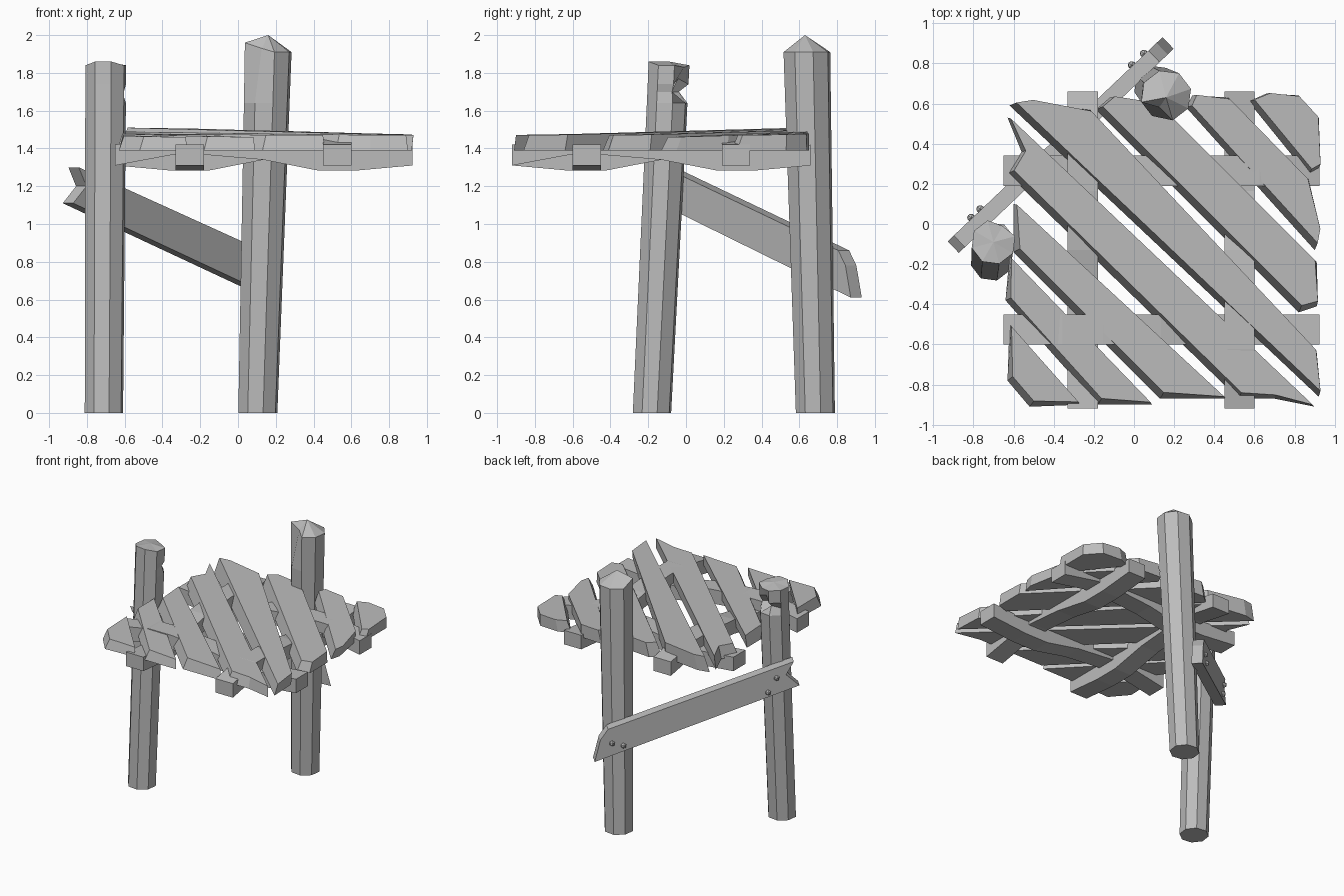
import bpy, bmesh
from math import radians, cos, sin
from mathutils import Vector

cube = bpy.data.objects.get("Cube")
if cube:
    bpy.data.objects.remove(cube, do_unlink=True)

# One weathered grey for everything
COLOUR = (0.5, 0.5, 0.5, 1)
grey = bpy.data.materials.new("weathered grey")
grey.use_nodes = True
grey.diffuse_color = COLOUR
grey.node_tree.nodes["Principled BSDF"].inputs["Base Color"].default_value = COLOUR


def finish(bm, name):
    bmesh.ops.recalc_face_normals(bm, faces=bm.faces)
    mesh = bpy.data.meshes.new(name)
    bm.to_mesh(mesh)
    bm.free()
    mesh.materials.append(grey)
    obj = bpy.data.objects.new(name, mesh)
    bpy.context.collection.objects.link(obj)
    return obj


def loft(bm, rings):
    """Skin closed rings of equal length; return the rings as vertices."""
    rows = [[bm.verts.new(p) for p in ring] for ring in rings]
    n = len(rows[0])
    for low, high in zip(rows, rows[1:]):
        for i in range(n):
            j = (i + 1) % n
            bm.faces.new((low[i], low[j], high[j], high[i]))
    return rows


def post(name, foot, head, radii, heights, turn, apex, dents):
    """Leaning octagonal post; dents move (ring, corner) inward and upward."""
    rings = []
    for k, z in enumerate(heights):
        t = z / heights[-1]
        centre = Vector((*foot, 0)).lerp(Vector((*head, heights[-1])), t)
        r = radii[0] + (radii[1] - radii[0]) * t
        ring = []
        for i in range(8):
            a = radians(turn + 45 * i)
            inward, up = dents.get((k, i), (0, 0))
            d = r - inward
            ring.append(centre + Vector((cos(a) * d, sin(a) * d, up)))
        rings.append(ring)
    bm = bmesh.new()
    rows = loft(bm, rings)
    bm.faces.new(rows[0][::-1])
    tip = bm.verts.new(apex)
    top = rows[-1]
    for i in range(8):
        bm.faces.new((top[i], top[(i + 1) % 8], tip))
    finish(bm, name)


# Posts: a notched one and a taller one with a split, pointed head
post("notched_post", (-0.71, -0.18), (-0.70, -0.09), (0.105, 0.112),
     (0, 1.64, 1.70, 1.74, 1.84), 15, (-0.70, -0.09, 1.86),
     {(2, 0): (0.02, 0), (2, 1): (0.15, 0), (2, 2): (0.05, 0), (3, 1): (0.05, 0.03),
      (4, 5): (0, 0.02), (4, 6): (0, 0.02), (4, 1): (0.02, -0.01)})
post("pointed_post", (0.105, 0.685), (0.16, 0.64), (0.107, 0.128),
     (0, 1.64, 1.91), 15, (0.16, 0.63, 2.0),
     {(2, 4): (0, 0.05), (2, 5): (0.06, 0.02)})

# Sloping brace bolted across the backs of the posts
SLOPE = 0.95
along = Vector((1, SLOPE, 0)).normalized()
outward = Vector((-along.y, along.x, 0))


def brace_point(x, z, depth):
    return Vector((x, 0.74 + SLOPE * x, z)) + outward * depth


outline = [(-0.90, 1.11), (0.17, 0.61), (0.14, 0.78), (0.10, 0.86),
           (-0.87, 1.30), (-0.83, 1.20)]
bm = bmesh.new()
sides = loft(bm, [[brace_point(x, z, d) for x, z in outline] for d in (-0.04, 0.04)])
bm.faces.new(sides[0][::-1])
bm.faces.new(sides[1])
finish(bm, "brace")

for k, (x, drop) in enumerate([(0.08, 0.12), (0.02, 0.17), (-0.78, 0.07), (-0.735, 0.16)]):
    bm = bmesh.new()
    bmesh.ops.create_icosphere(bm, subdivisions=1, radius=0.022)
    z = 1.30 - 0.444 * (x + 0.89) - drop
    bmesh.ops.translate(bm, verts=bm.verts, vec=brace_point(x, z, 0.045))
    finish(bm, "bolt_%d" % (k + 1))


# Four woven bars, each passing over one neighbour and under the other
def bar(name, start, end, crossings, place, over_first):
    first, second = crossings
    mid = (first + second) / 2
    over, under = 1.42, 1.338
    za, zb = (over, under) if over_first else (under, over)
    path = [(start, 1.365), (first - 0.1, za), (first + 0.1, za), (mid, 1.395),
            (second - 0.1, zb), (second + 0.1, zb), (end, 1.365)]
    rings = [[(s, w, z + h) for w, h in ((-0.075, -0.055), (0.075, -0.055),
                                         (0.075, 0.055), (-0.075, 0.055))] for s, z in path]
    bm = bmesh.new()
    rows = loft(bm, [[place(*p) for p in ring] for ring in rings])
    bm.faces.new(rows[0])
    bm.faces.new(rows[-1])
    finish(bm, name)


XS, YS = (-0.255, 0.525), (-0.525, 0.265)
for k in range(2):
    bar("cross_bar_%d" % (k + 1), -0.65, 0.925, XS,
        lambda s, w, z: (s, YS[k] + w, z), k == 0)
    bar("long_bar_%d" % (k + 1), -0.92, 0.66, YS,
        lambda s, w, z: (XS[k] + w, s, z), k == 1)

# Rough diagonal planks: outline, then top height at the back-left and front-right ends
planks = [
    ([(-0.62, -0.5), (-0.27, -0.9), (-0.52, -0.91), (-0.63, -0.78)], 1.47, 1.46),
    ([(-0.62, -0.16), (0.09, -0.9), (-0.18, -0.9), (-0.5, -0.54), (-0.64, -0.38)], 1.48, 1.46),
    ([(-0.6, 0.1), (0.46, -0.87), (0.13, -0.87), (-0.6, -0.14)], 1.48, 1.47),
    ([(-0.63, 0.53), (0.9, -0.91), (0.7, -0.87), (0.52, -0.87), (-0.63, 0.25), (-0.56, 0.36)],
     1.49, 1.47),
    ([(-0.62, 0.59), (-0.53, 0.61), (-0.22, 0.57), (0.91, -0.64), (0.92, -0.86)], 1.51, 1.47),
    ([(-0.19, 0.57), (-0.12, 0.63), (0.11, 0.61), (0.91, -0.19), (0.91, -0.41), (0.82, -0.44)],
     1.50, 1.47),
    ([(0.26, 0.58), (0.29, 0.64), (0.47, 0.63), (0.87, 0.22), (0.92, -0.05), (0.9, -0.13)],
     1.49, 1.46),
    ([(0.57, 0.61), (0.66, 0.65), (0.82, 0.64), (0.92, 0.53), (0.92, 0.27), (0.87, 0.24)],
     1.48, 1.47),
]
across = Vector((1, 1)).normalized()
for k, (shape, z_back, z_front) in enumerate(planks):
    pts = [Vector(p) for p in shape]
    inner = max(p.dot(across) for p in pts)
    width = inner - min(p.dot(across) for p in pts)
    runs = [p.x - p.y for p in pts]
    low, high, top = min(runs), max(runs), []
    for p, run in zip(pts, runs):
        t = (run - low) / (high - low)
        # the worn edge leans in most on the front-left side
        lean = 0.035 * (inner - p.dot(across)) / width
        q = p + across * lean
        end = 0.02 * (0.5 - t)
        top.append((q.x + end, q.y - end, z_back + (z_front - z_back) * t))
    bm = bmesh.new()
    rows = loft(bm, [[(p.x, p.y, 1.39) for p in pts], top])
    bm.faces.new(rows[0][::-1])
    bm.faces.new(rows[1])
    finish(bm, "plank_%d" % (k + 1))
